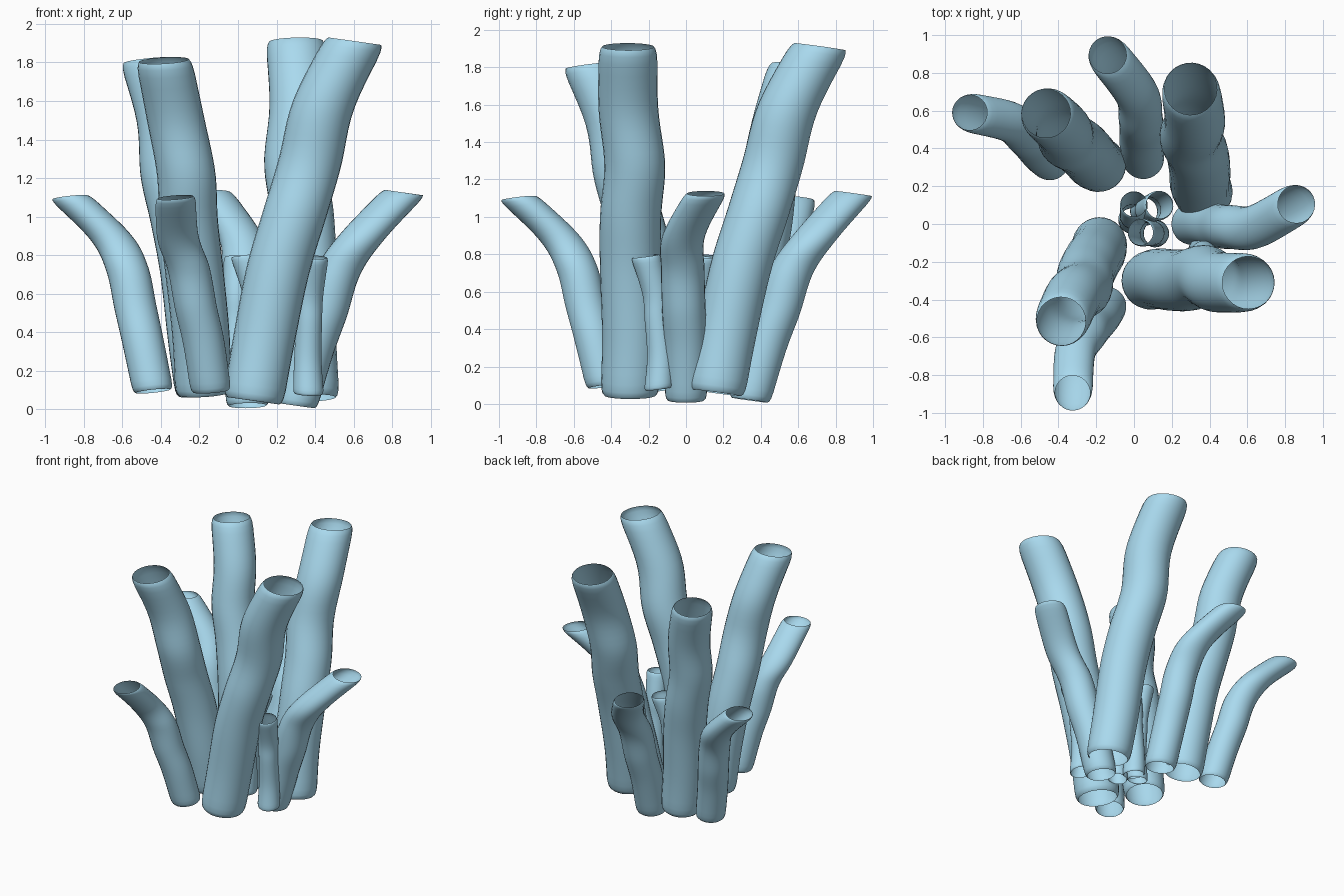
import bpy, bmesh, math
from mathutils import Vector

if "Cube" in bpy.data.objects:
    bpy.data.objects.remove(bpy.data.objects["Cube"])

mat = bpy.data.materials.new("sponge_blue")
mat.diffuse_color = (0.40, 0.70, 0.86, 1)
mat.use_nodes = True
mat.node_tree.nodes["Principled BSDF"].inputs["Base Color"].default_value = mat.diffuse_color

# Path templates: (outward, sideways, height), first point is the base, last the mouth
LARGE = [(0, 0, 0), (.055, .01, .32), (.127, 0, .68), (.21, 0, .96),
         (.29, .02, 1.23), (.36, -.015, 1.53), (.52, -.02, 1.86)]
MEDIUM = [(0, 0, 0), (.08, 0, .28), (.15, -.01, .48), (.22, -.015, .70),
          (.345, -.01, .88), (.56, .11, 1.11)]
SMALL = [(0, 0, 0), (-.008, 0, .18), (.010, 0, .38), (.02, 0, .52), (.075, 0, .71)]


def spline(pts, t):
    """Catmull-Rom point at t in 0..1 along the points."""
    p = [Vector(q) for q in pts]
    p = [2 * p[0] - p[1]] + p + [2 * p[-1] - p[-2]]
    n = len(pts) - 1
    i = min(int(t * n), n - 1)
    u = t * n - i
    a, b, c, d = p[i:i + 4]
    return 0.5 * (2 * b + (c - a) * u + (2 * a - 5 * b + 4 * c - d) * u * u
                  + (3 * b - a - 3 * c + d) * u ** 3)


def tube(name, template, base, top, radius, waist=1.0, sides=28, rings=30):
    """Open wavy tube; the template is turned and scaled to run from base to top."""
    end = template[-1]
    turn = complex(top[0] - base[0], top[1] - base[1]) / complex(end[0], end[1])
    rise = (top[2] - base[2]) / end[2]
    ang = math.atan2(turn.imag, turn.real)
    out = Vector((math.cos(ang), math.sin(ang), 0))
    tilt = math.radians(8)
    u = out * math.cos(tilt) - Vector((0, 0, math.sin(tilt)))
    v = Vector((-out.y, out.x, 0))
    # rounded lips at both ends
    ts = [0, .006, .018] + [.04 + .92 * i / rings for i in range(rings + 1)] + [.982, .994, 1]
    lip = {0: .87, .006: .94, .018: .98, .982: .98, .994: .94, 1: .89}
    bm = bmesh.new()
    prev = None
    for t in ts:
        p = spline(template, t)
        w = complex(p.x, p.y) * turn
        c = Vector((base[0] + w.real, base[1] + w.imag, base[2] + p.z * rise))
        r = radius * lip.get(t, 1) * (1 + (waist - 1) * math.sin(math.pi * t))
        ring = [bm.verts.new(c + r * (u * math.cos(a) + v * math.sin(a)))
                for a in (2 * math.pi * k / sides for k in range(sides))]
        if prev:
            for k in range(sides):
                j = (k + 1) % sides
                bm.faces.new((prev[k], prev[j], ring[j], ring[k]))
        prev = ring
    for f in bm.faces:
        f.smooth = True
    me = bpy.data.meshes.new(name)
    bm.to_mesh(me)
    bm.free()
    me.materials.append(mat)
    bpy.context.collection.objects.link(bpy.data.objects.new(name, me))


# Tall tubes
for i, (b, t, r) in enumerate([
        ((.08, -.30, .045), (.605, -.31, 1.91), .156),
        ((.37, .16, .06), (.30, .715, 1.91), .156),
        ((-.18, .31, .08), (-.465, .585, 1.81), .145),
        ((-.18, -.10, .08), (-.385, -.515, 1.81), .145)]):
    tube(f"tall_tube_{i + 1}", LARGE, b, t, r, 1.05)

# Medium tubes
for i, (b, t, r) in enumerate([
        ((.30, 0, .02), (.86, .105, 1.125), .112),
        ((.05, .34, .02), (-.14, .895, 1.125), .112),
        ((-.44, .33, .095), (-.87, .59, 1.10), .105),
        ((-.14, -.43, .095), (-.325, -.895, 1.10), .105)]):
    tube(f"medium_tube_{i + 1}", MEDIUM, b, t, r, 1.04)

# Small tubes near the middle
for i, (b, t, r) in enumerate([
        ((.365, -.145, .08), (.39, -.215, .79), .08),
        ((.06, .07, .08), (.135, .10, .79), .08),
        ((-.01, .025, .08), (0, .105, .79), .075),
        ((.11, -.05, .08), (.035, -.045, .80), .075)]):
    tube(f"small_tube_{i + 1}", SMALL, b, t, r, .85)
